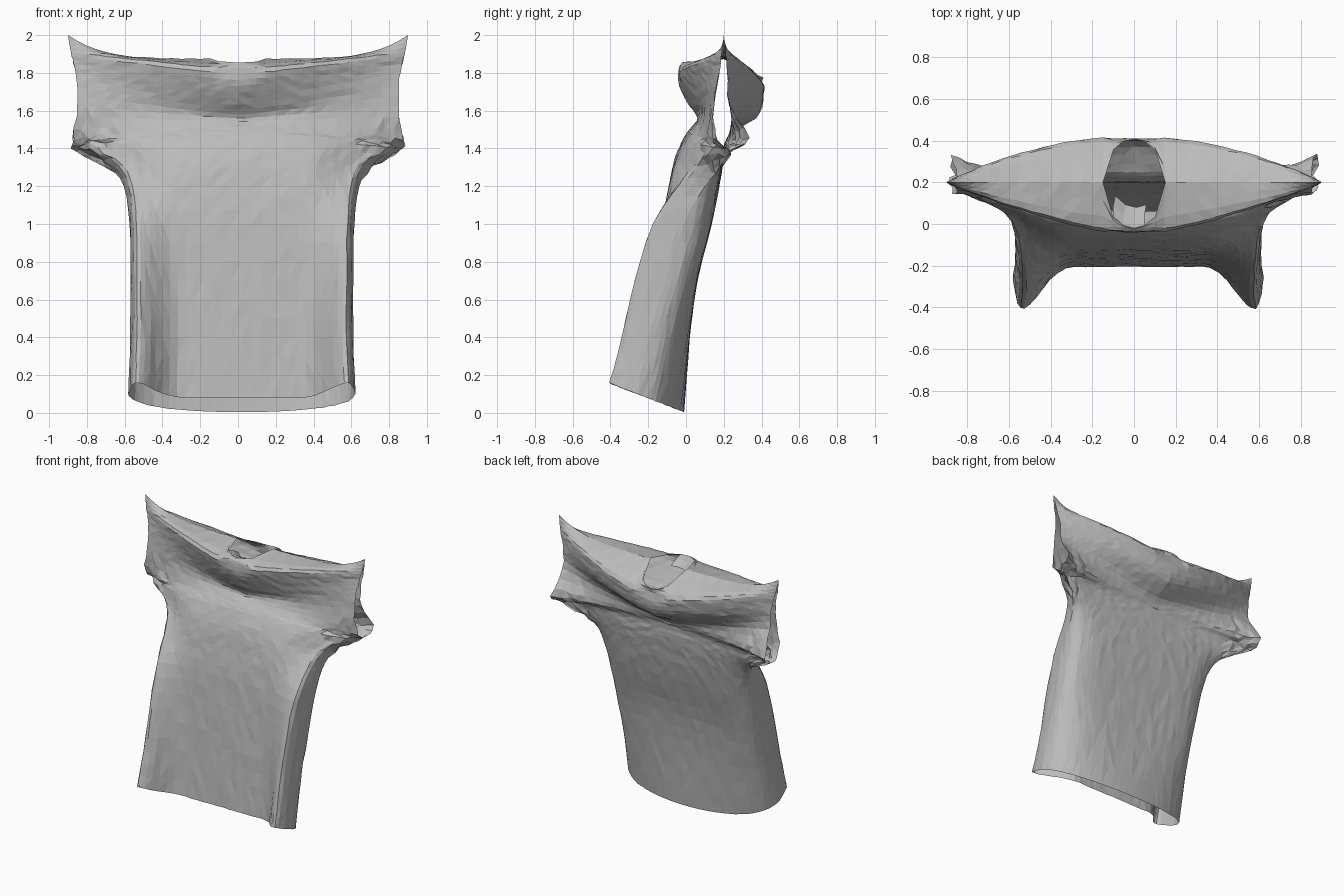
import bpy, bmesh, math, random
from mathutils import Vector

random.seed(4)
if "Cube" in bpy.data.objects:
    bpy.data.objects.remove(bpy.data.objects["Cube"], do_unlink=True)

HALF = 18      # columns on each half of a panel
NECK = 3       # columns from the middle to the neck edge
STEPS = 3      # spline steps between control rows
SEAM_Y = 0.2   # depth of the shoulder seam

# Side edges, hem to shoulder: half width, z, front y, back y, tube blend
SIDE = [(.6, .11, -.26, -.26, 1), (.59, .4, -.2, -.2, 1), (.59, .7, -.11, -.11, 1),
        (.595, 1, -.01, -.01, 1), (.625, 1.2, .1, .1, .9), (.7, 1.3, .18, .18, .7),
        (.865, 1.385, .24, .24, .5), (.87, 1.45, .16, .33, .25), (.85, 1.63, .15, .23, 0),
        (.855, 1.77, .17, .22, 0), (.87, 1.85, .185, .215, 0), (.885, 1.91, .19, .21, 0)]
# Front panel: middle y, middle z, y of the side pleats
FRONT = [(-.205, .08, -.405), (-.18, .4, -.34), (-.155, .7, -.27), (-.125, 1, -.175),
         (-.09, 1.2, -.05), (-.06, 1.34, .03), (-.01, 1.46, .09), (.03, 1.515, .1),
         (.06, 1.56, .1), (.015, 1.63, .1), (-.035, 1.73, .1), (-.04, 1.82, .1)]
# Back panel: middle y, middle z
BACK = [(-.01, .01), (.02, .4), (.06, .7), (.135, 1), (.175, 1.2), (.195, 1.33),
        (.2, 1.41), (.215, 1.45), (.25, 1.49), (.37, 1.56), (.41, 1.65), (.4, 1.74)]


def ease(a, b, t):
    t = min(max((t - a) / (b - a), 0), 1)
    return t * t * (3 - 2 * t)


def mix(a, b, t):
    return a + (b - a) * t


def panel_point(front, row, u):
    """Control point on one panel; u runs from -1 to 1."""
    a = abs(u)
    half, side_z, front_y, back_y, tube = SIDE[row]
    x = half * mix(u, math.sin(u * math.pi / 2), tube) + .02 * tube * (1 - a * a * (row > 5))
    if front:
        mid_y, mid_z, pleat = FRONT[row]
        low = mix(mid_y, pleat, ease(.35, .74, a))
        low = mix(low, front_y, ease(.78, 1, a))
        high = mix(mid_y, front_y, a ** mix(1.4, 2.5, tube))
    else:
        mid_y, mid_z = BACK[row]
        low = mix(mid_y, back_y, a ** (2 + 2 * ease(0, 2, row)))
        high = mix(mid_y, back_y, a * a)
    y = mix(high, low, tube)
    if row == 0:
        z = max(.004, -.39 * y)         # slanting hem
    else:
        z = mix(mid_z, side_z, a ** mix(1.2, 1.6, tube))
    return Vector((x, y, z))


def top_point(front, u):
    """Shoulder seam with the neck opening in the middle."""
    a, edge = abs(u), NECK / HALF
    if a >= edge - .001:
        return Vector((.9 * u, SEAM_Y, mix(1.875, 2, a ** 5)))
    arc = math.sqrt(1 - (a / edge) ** 2)
    if front:
        return Vector((.9 * u, SEAM_Y - .22 * arc, 1.875 - .02 * arc))
    return Vector((.9 * u, SEAM_Y + .21 * arc, 1.875 - .1 * arc))


def spline(p0, p1, p2, p3, t):
    return .5 * (2 * p1 + (p2 - p0) * t + (2 * p0 - 5 * p1 + 4 * p2 - p3) * t * t
                 + (3 * p1 - p0 - 3 * p2 + p3) * t ** 3)


def column(front, u):
    pts = [panel_point(front, r, u) for r in range(len(SIDE))] + [top_point(front, u)]
    ext = [2 * pts[0] - pts[1]] + pts + [2 * pts[-1] - pts[-2]]
    out = [spline(*ext[i:i + 4], s / STEPS)
           for i in range(len(pts) - 1) for s in range(STEPS)]
    return out + [pts[-1]]


def add_sheet(bm, cols, flip):
    grid = [[bm.verts.new(p) for p in c] for c in cols]
    for c, d in zip(grid, grid[1:]):
        for j in range(len(c) - 1):
            quad = (c[j], d[j], d[j + 1], c[j + 1])
            bm.faces.new(quad[::-1] if flip else quad)


def make_object(name, bm, mat):
    mesh = bpy.data.meshes.new(name)
    bm.to_mesh(mesh)
    bm.free()
    mesh.materials.append(mat)
    obj = bpy.data.objects.new(name, mesh)
    bpy.context.collection.objects.link(obj)
    return obj


cloth = bpy.data.materials.new("grey cloth")
cloth.use_nodes = True
grey = (.5, .5, .5, 1)
cloth.diffuse_color = grey
cloth.node_tree.nodes["Principled BSDF"].inputs["Base Color"].default_value = grey

# Shirt: front and back panels welded at the sides and shoulders
bm = bmesh.new()
us = [i / HALF for i in range(-HALF, HALF + 1)]
for front in (True, False):
    add_sheet(bm, [column(front, u) for u in us], not front)
bmesh.ops.remove_doubles(bm, verts=bm.verts, dist=.0005)

# Crumpled cloth: slight irregularity, stronger on the sleeves
for v in bm.verts:
    amount = .009 if abs(v.co.x) > .66 and v.co.z < 1.6 else .0025
    if .02 < v.co.z < 1.9:
        v.co += Vector([random.uniform(-amount, amount) for _ in range(3)])
bmesh.ops.triangulate(bm, faces=bm.faces)
make_object("shirt", bm, cloth)

# Collar flap: turned in at the front of the neck
bm = bmesh.new()
flap = []
for i in range(-NECK + 1, 2):
    rim = top_point(True, i / HALF)
    flap.append([rim, rim + Vector((0, .05, -.015)), rim + Vector((.01, .1, -.05))])
add_sheet(bm, flap, False)
make_object("collar_flap", bm, cloth)
